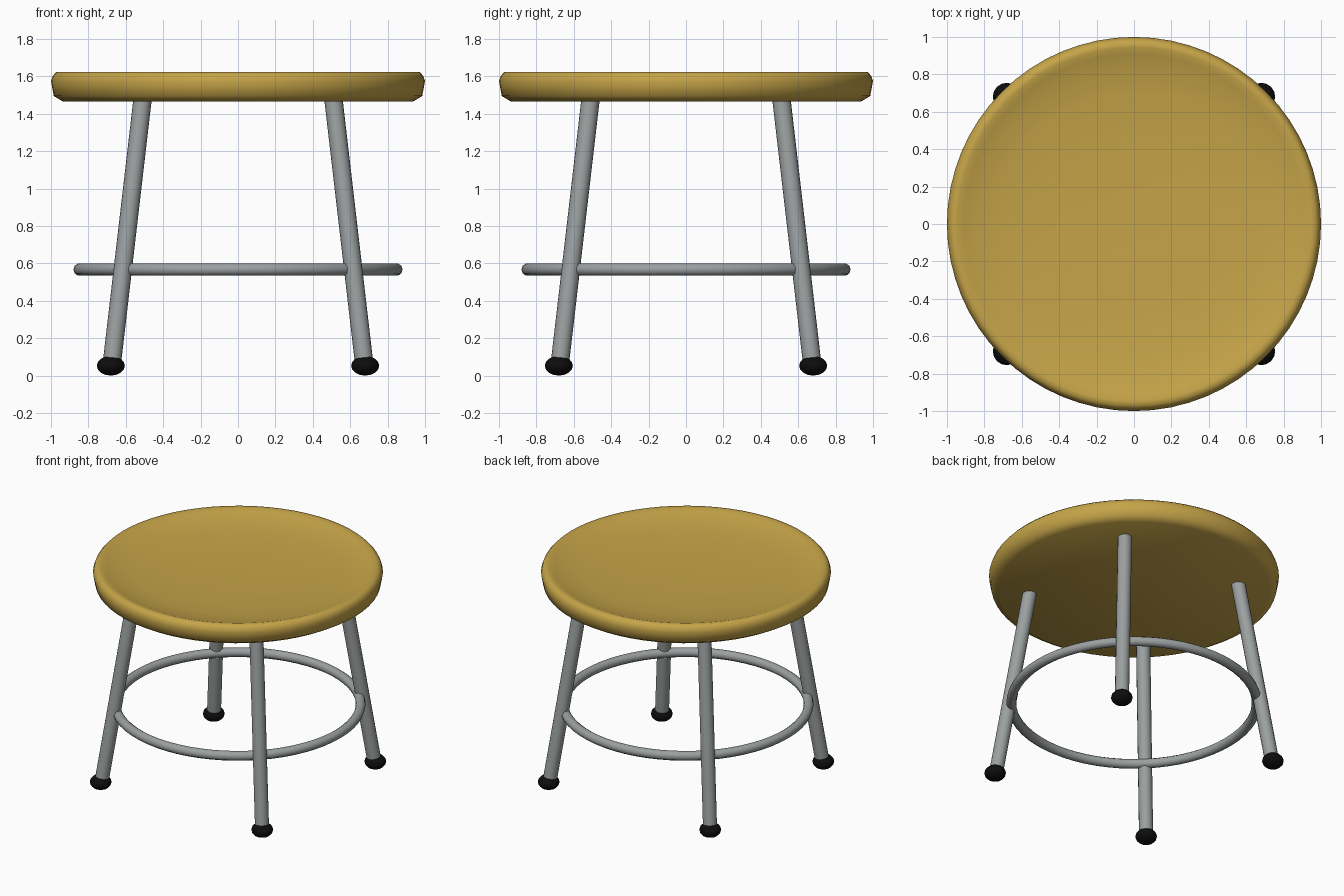
import bpy
import bmesh
import math
from mathutils import Vector

cube = bpy.data.objects.get("Cube")
if cube:
    bpy.data.objects.remove(cube, do_unlink=True)


def make_material(name, rgb, roughness=0.5):
    mat = bpy.data.materials.new(name)
    mat.use_nodes = True
    mat.diffuse_color = (*rgb, 1)
    bsdf = mat.node_tree.nodes["Principled BSDF"]
    bsdf.inputs["Base Color"].default_value = (*rgb, 1)
    bsdf.inputs["Roughness"].default_value = roughness
    return mat


wood = make_material("golden wood", (0.56, 0.37, 0.065))
metal = make_material("grey metal", (0.33, 0.35, 0.35))
rubber = make_material("black rubber", (0.004, 0.004, 0.004))


def finish(obj, name, mat, angle=60):
    obj.name = obj.data.name = name
    obj.data.materials.append(mat)
    bpy.ops.object.select_all(action="DESELECT")
    obj.select_set(True)
    bpy.context.view_layer.objects.active = obj
    bpy.ops.object.shade_smooth_by_angle(angle=math.radians(angle))
    return obj


def lathe(name, profile, steps, mat):
    """Spin an (r, z) profile around the z axis."""
    bm = bmesh.new()
    verts = [bm.verts.new((r, 0, z)) for r, z in profile]
    edges = [bm.edges.new(pair) for pair in zip(verts, verts[1:])]
    bmesh.ops.spin(bm, geom=verts + edges, axis=(0, 0, 1), cent=(0, 0, 0),
                   angle=math.tau, steps=steps)
    bmesh.ops.remove_doubles(bm, verts=bm.verts, dist=0.0005)
    bmesh.ops.recalc_face_normals(bm, faces=bm.faces)
    mesh = bpy.data.meshes.new(name)
    bm.to_mesh(mesh)
    bm.free()
    obj = bpy.data.objects.new(name, mesh)
    bpy.context.collection.objects.link(obj)
    return finish(obj, name, mat)


# Round seat with a shallow dish and a rounded rim
lathe("seat", [(0, 1.465), (0.935, 1.465), (0.985, 1.495), (1.0, 1.575),
               (0.99, 1.603), (0.972, 1.623), (0.945, 1.623), (0.91, 1.612),
               (0.85, 1.594), (0.7, 1.572), (0.4, 1.56), (0, 1.555)], 64, wood)

# Foot ring
bpy.ops.mesh.primitive_torus_add(location=(0, 0, 0.567), major_radius=0.846,
                                 minor_radius=0.034, major_segments=64,
                                 minor_segments=10)
finish(bpy.context.object, "foot_ring", metal)

# Four splayed legs with rubber feet
for side, sx in (("left", 1), ("right", -1)):
    for end, sy in (("front", -1), ("back", 1)):
        top = Vector((0.51 * sx, 0.51 * sy, 1.48))
        bottom = Vector((0.675 * sx, 0.675 * sy, 0.06))
        axis = top - bottom
        bpy.ops.mesh.primitive_cylinder_add(
            vertices=16, radius=0.049, depth=axis.length,
            location=(top + bottom) / 2,
            rotation=axis.to_track_quat("Z", "Y").to_euler())
        finish(bpy.context.object, f"{end}_{side}_leg", metal)

        bpy.ops.mesh.primitive_uv_sphere_add(
            segments=16, ring_count=8, radius=1,
            location=(0.68 * sx, 0.68 * sy, 0.053))
        foot = bpy.context.object
        foot.scale = (0.075, 0.075, 0.053)
        finish(foot, f"{end}_{side}_foot", rubber)
